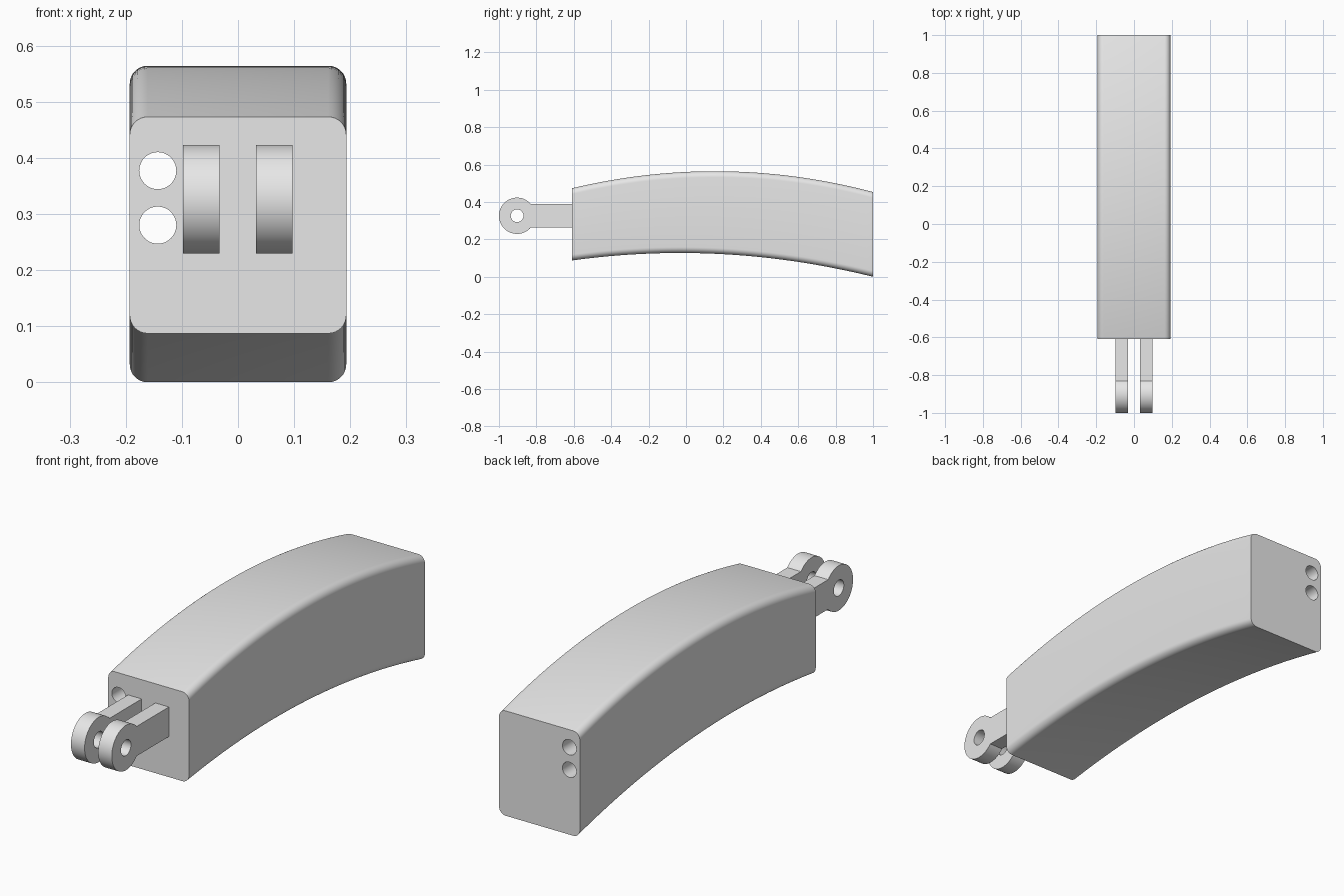
import bpy, bmesh, math

cube = bpy.data.objects.get("Cube")
if cube:
    bpy.data.objects.remove(cube, do_unlink=True)

grey = bpy.data.materials.new("light_grey")
grey.use_nodes = True
grey.diffuse_color = (0.8, 0.8, 0.8, 1)
grey.node_tree.nodes["Principled BSDF"].inputs["Base Color"].default_value = (0.8, 0.8, 0.8, 1)

FRONT, BACK = -0.61, 1.0
HALF_W, CORNER = 0.193, 0.032


def loft(name, rings):
    """Closed solid skinned through equal-length rings of points."""
    bm = bmesh.new()
    loops = [[bm.verts.new(p) for p in ring] for ring in rings]
    for a, b in zip(loops, loops[1:]):
        for i in range(len(a)):
            j = (i + 1) % len(a)
            bm.faces.new((a[i], a[j], b[j], b[i]))
    bm.faces.new(loops[0])
    bm.faces.new(loops[-1])
    bmesh.ops.recalc_face_normals(bm, faces=bm.faces[:])
    mesh = bpy.data.meshes.new(name)
    bm.to_mesh(mesh)
    bm.free()
    mesh.materials.append(grey)
    obj = bpy.data.objects.new(name, mesh)
    bpy.context.collection.objects.link(obj)
    return obj


def activate(obj):
    bpy.ops.object.select_all(action='DESELECT')
    obj.select_set(True)
    bpy.context.view_layer.objects.active = obj


def drill(obj, centre, radius, length, rotation):
    """Cut a straight round hole through obj."""
    bpy.ops.mesh.primitive_cylinder_add(vertices=48, radius=radius, depth=length,
                                        location=centre, rotation=rotation)
    cutter = bpy.context.object
    cutter.hide_render = True
    cutter.data.materials.append(grey)
    mod = obj.modifiers.new("hole", 'BOOLEAN')
    mod.operation, mod.solver, mod.object = 'DIFFERENCE', 'EXACT', cutter
    activate(obj)
    bpy.ops.object.modifier_apply(modifier=mod.name)
    bpy.data.objects.remove(cutter, do_unlink=True)


def smooth(obj):
    activate(obj)
    bpy.ops.object.shade_smooth_by_angle(angle=math.radians(30))


def arch(y, front_z, peak_z, back_z):
    """Height of a shallow arch fixed by its two ends and its peak."""
    a, b = math.sqrt(peak_z - front_z), math.sqrt(peak_z - back_z)
    k = (a + b) / (BACK - FRONT)
    return peak_z - (k * (y - FRONT) - a) ** 2


def section(y):
    """Rounded rectangle across the body at depth y."""
    low, high = arch(y, 0.087, 0.127, 0.0), arch(y, 0.473, 0.564, 0.453)
    corners = [(1, high), (-1, high), (-1, low), (1, low)]
    ring = []
    for q, (side, z) in enumerate(corners):
        cx = side * (HALF_W - CORNER)
        cz = z - CORNER if z == high else z + CORNER
        for s in range(9):
            t = (q + s / 8) * math.pi / 2
            ring.append((cx + CORNER * math.cos(t), y, cz + CORNER * math.sin(t)))
    return ring


# Curved body with two lengthwise passages
STEPS = 48
body = loft("curved_body", [section(FRONT + (BACK - FRONT) * i / STEPS) for i in range(STEPS + 1)])
for z in (0.377, 0.28):
    drill(body, (-0.143, 0.2, z), 0.033, 3, (math.pi / 2, 0, 0))
smooth(body)

# Hinge lugs: round eye on a straight bar
EYE_Y, EYE_Z, EYE_R, BAR_H = -0.903, 0.326, 0.097, 0.064
join = math.asin(BAR_H / EYE_R)
outline = [(FRONT + 0.005, EYE_Z - BAR_H), (FRONT + 0.005, EYE_Z + BAR_H)]
for i in range(49):
    t = join + (2 * math.pi - 2 * join) * i / 48
    outline.append((EYE_Y + EYE_R * math.cos(t), EYE_Z + EYE_R * math.sin(t)))

for name, x in (("right_hinge_lug", -0.0655), ("left_hinge_lug", 0.0645)):
    lug = loft(name, [[(x + dx, y, z) for y, z in outline] for dx in (-0.0325, 0.0325)])
    drill(lug, (x, EYE_Y, EYE_Z), 0.034, 0.2, (0, math.pi / 2, 0))
    smooth(lug)
